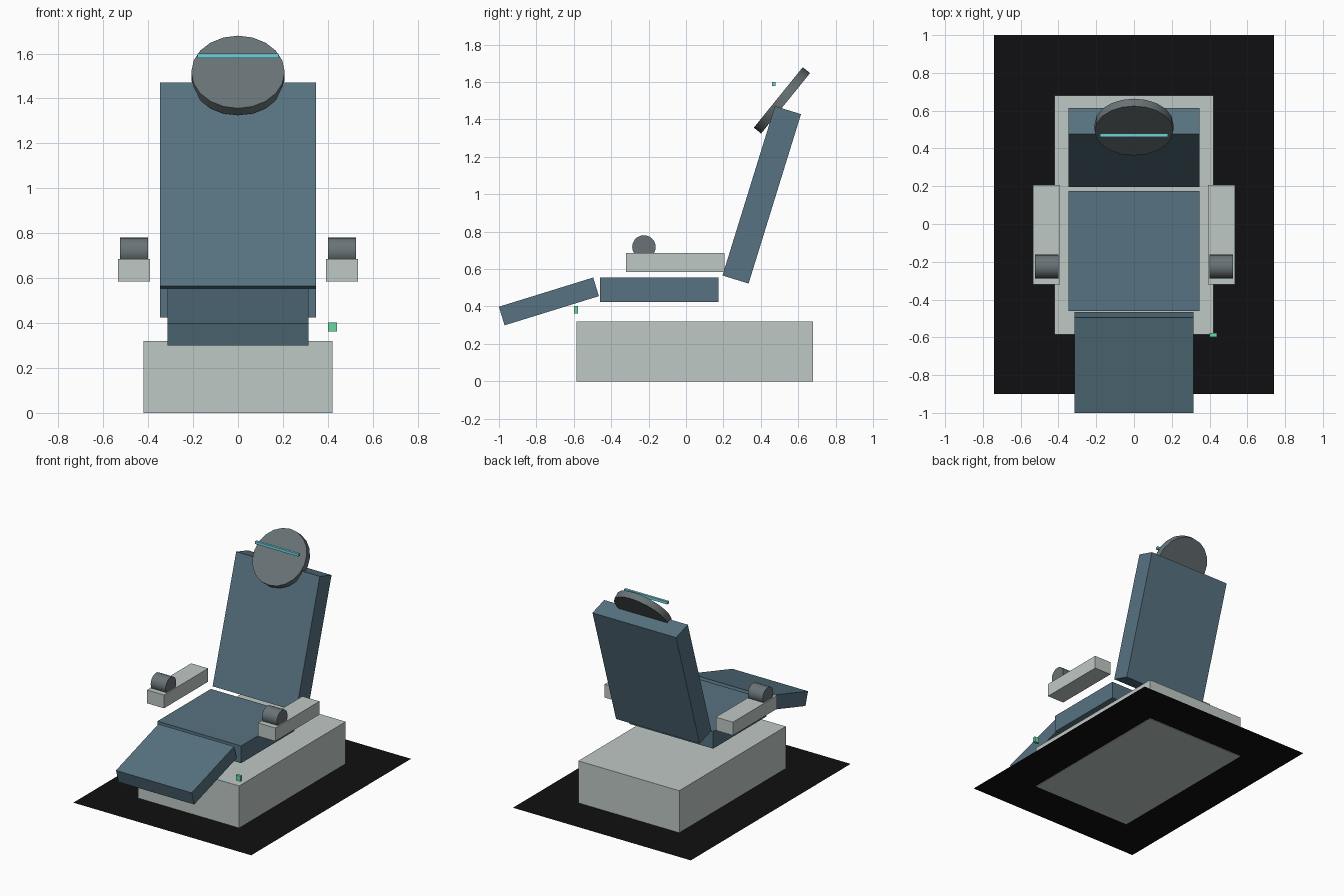
import bpy
from math import radians

cube = bpy.data.objects.get("Cube")
if cube:
    bpy.data.objects.remove(cube, do_unlink=True)


def material(name, rgb):
    mat = bpy.data.materials.new(name)
    mat.use_nodes = True
    color = (*rgb, 1)
    mat.diffuse_color = color
    mat.node_tree.nodes["Principled BSDF"].inputs["Base Color"].default_value = color
    return mat


shell = material("pale_shell", (0.52, 0.58, 0.56))
padding = material("blue_padding", (0.095, 0.17, 0.22))
metal = material("dark_metal", (0.14, 0.17, 0.18))
black = material("black_floor", (0.005, 0.005, 0.006))
cyan = material("cyan_light", (0.16, 0.65, 0.72))
green = material("green_light", (0.14, 0.70, 0.36))


def finish(name, mat):
    obj = bpy.context.object
    obj.name = name
    obj.data.materials.append(mat)
    return obj


def box(name, center, size, mat, tilt=0):
    """Box tilted about the x axis, in degrees."""
    bpy.ops.mesh.primitive_cube_add(size=1, location=center)
    obj = finish(name, mat)
    obj.scale = size
    bpy.ops.object.transform_apply(location=False, rotation=False, scale=True)
    obj.rotation_euler.x = radians(tilt)
    return obj


def disc(name, center, radius, depth, rotation, mat):
    bpy.ops.mesh.primitive_cylinder_add(vertices=20, radius=radius, depth=depth,
                                        location=center, rotation=rotation)
    obj = finish(name, mat)
    bpy.ops.object.shade_smooth_by_angle(angle=radians(30))
    return obj


# Floor sheet and plinth
bpy.ops.mesh.primitive_plane_add(size=1, location=(0, 0.05, 0.004))
floor = finish("floor_mat", black)
floor.scale = (1.48, 1.9, 1)
box("base_plinth", (0, 0.047, 0.16), (0.84, 1.266, 0.32), shell)

# Upholstered seat, leg rest and reclined back
box("seat", (0, -0.143, 0.489), (0.696, 0.635, 0.13), padding)
box("leg_rest", (0, -0.733, 0.427), (0.63, 0.528, 0.104), padding, tilt=17.2)
box("backrest", (0, 0.405, 0.997), (0.696, 0.146, 0.948), padding, tilt=-17.2)

# Armrests with a roller grip on each
for side, x in (("right", -0.463), ("left", 0.463)):
    box(f"{side}_armrest", (x, -0.057, 0.635), (0.142, 0.525, 0.1), shell)
    disc(f"{side}_hand_grip", (x, -0.225, 0.718), 0.063, 0.124,
         (0, radians(90), 0), metal)

# Tilted round headrest and its light bar
disc("headrest", (0, 0.513, 1.502), 0.208, 0.05, (radians(51), 0, 0), metal)
box("light_bar", (0, 0.47, 1.59), (0.36, 0.018, 0.02), cyan)

# Small indicator near the front corner
box("indicator", (0.42, -0.588, 0.382), (0.04, 0.02, 0.04), green)
